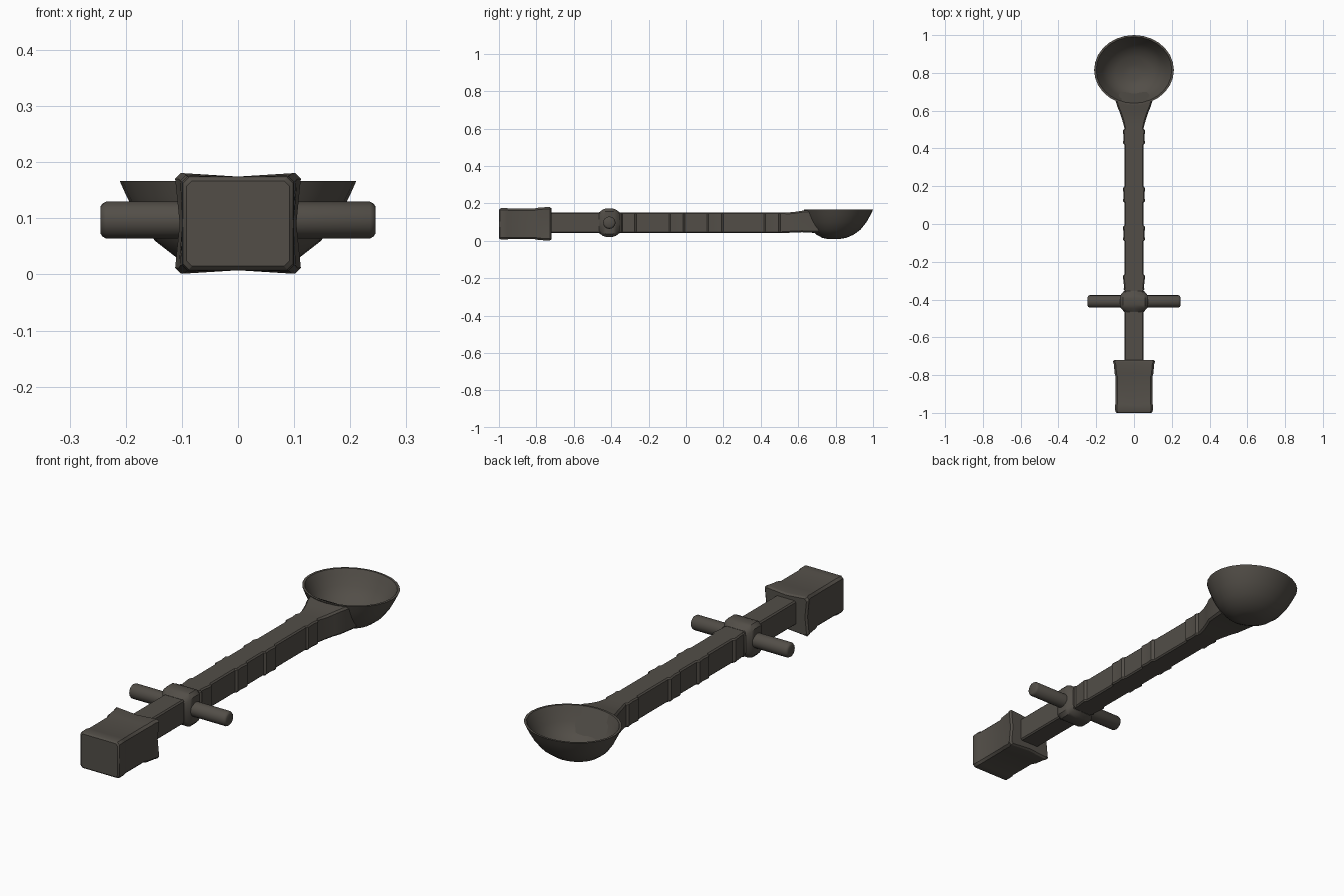
import bpy, bmesh, math

if "Cube" in bpy.data.objects:
    bpy.data.objects.remove(bpy.data.objects["Cube"])

mat = bpy.data.materials.new("dark iron grey")
mat.diffuse_color = (0.085, 0.076, 0.064, 1)
mat.use_nodes = True
mat.node_tree.nodes["Principled BSDF"].inputs["Base Color"].default_value = mat.diffuse_color


def finish(name, bm, angle=30):
    bmesh.ops.recalc_face_normals(bm, faces=bm.faces)
    me = bpy.data.meshes.new(name)
    bm.to_mesh(me)
    bm.free()
    me.materials.append(mat)
    me.shade_smooth()
    me.set_sharp_from_angle(angle=math.radians(angle))
    ob = bpy.data.objects.new(name, me)
    bpy.context.collection.objects.link(ob)
    return ob


def skin(bm, rings, cap_start=True, cap_end=True):
    vs = [[bm.verts.new(p) for p in r] for r in rings]
    n = len(vs[0])
    for a, b in zip(vs, vs[1:]):
        for i in range(n):
            j = (i + 1) % n
            bm.faces.new((a[i], a[j], b[j], b[i]))
    if cap_start:
        bm.faces.new(vs[0])
    if cap_end:
        bm.faces.new(vs[-1])


def box_ring(y, hx, hz, zc, c=0.01, pinch=0.0):
    """Chamfered rectangle in the xz plane, with side midpoints pulled in by pinch."""
    pts = [(0, -hz + pinch), (hx - c, -hz), (hx, -hz + c),
           (hx - pinch, 0), (hx, hz - c), (hx - c, hz), (0, hz - pinch)]
    pts += [(-x, z) for x, z in reversed(pts[1:-1])]
    return [(x, y, zc + z) for x, z in pts]


# Handle shaft: square bar with slight hammered swellings, flaring into the bowl
secs = [(-0.75, 0.05), (-0.47, 0.05), (-0.34, 0.052)]
for c in (-0.31, -0.05, 0.155, 0.46):
    secs += [(c - 0.042, 0.05), (c - 0.034, 0.058), (c, 0.055),
             (c + 0.034, 0.059), (c + 0.045, 0.05)]
rings = [box_ring(y, hx, 0.055, 0.097, 0.006) for y, hx in sorted(secs)]
for y, hx, z0, z1 in [(0.55, 0.062, 0.043, 0.152), (0.59, 0.075, 0.045, 0.156),
                      (0.62, 0.088, 0.046, 0.161)]:
    rings.append(box_ring(y, hx, (z1 - z0) / 2, (z0 + z1) / 2, 0.008))
# the last section follows the bowl wall
rings.append([(x, 0.636 + (0.164 - z) * 0.5 + 2 * x * x, z)
              for x, y, z in box_ring(0, 0.1, 0.061, 0.103, 0.01)])
bm = bmesh.new()
skin(bm, rings)
finish("handle_shaft", bm)

# Square end block with a flared lip where it meets the shaft
block = [(-1.0, 0.092, 0.076, 0), (-0.994, 0.098, 0.082, 0), (-0.985, 0.1, 0.084, 0),
         (-0.958, 0.1, 0.084, 0), (-0.95, 0.097, 0.082, 0), (-0.81, 0.097, 0.082, 0),
         (-0.79, 0.103, 0.086, 0.004), (-0.745, 0.106, 0.0895, 0.006),
         (-0.728, 0.112, 0.0895, 0.008), (-0.72, 0.104, 0.083, 0.008)]
bm = bmesh.new()
skin(bm, [box_ring(y, hx, hz, 0.091, 0.01, p) for y, hx, hz, p in block])
finish("end_block", bm)

# Rounded collar around the shaft
collar = [(0.055, 0.054, 0.056), (0.048, 0.058, 0.06), (0.036, 0.07, 0.07),
          (0.018, 0.074, 0.076)]
collar = [(-a, b, c) for a, b, c in collar] + collar[::-1]
bm = bmesh.new()
skin(bm, [box_ring(-0.41 + y, hx, hz, 0.097, 0.016) for y, hx, hz in collar])
finish("collar", bm, 40)

# Round cross pin through the collar
bm = bmesh.new()
skin(bm, [[(x, -0.41 + r * math.cos(t * math.tau / 16), 0.097 + r * math.sin(t * math.tau / 16))
           for t in range(16)]
          for x, r in [(-0.245, 0.024), (-0.242, 0.029), (-0.235, 0.033),
                       (0.235, 0.033), (0.242, 0.029), (0.245, 0.024)]])
finish("cross_pin", bm, 50)

# Bowl: outer shell up to the rim, then back down the inside
outer = [(0.0105, 0.04, 0.79), (0.015, 0.07, 0.792), (0.032, 0.112, 0.797),
         (0.06, 0.148, 0.803), (0.10, 0.178, 0.809), (0.14, 0.199, 0.813), (0.167, 0.211, 0.815)]
profile = outer + [(z + (0.012 if z < 0.05 else 0.004 if z < 0.15 else 0), r - 0.011, c)
                   for z, r, c in reversed(outer)]
bm = bmesh.new()
skin(bm, [[(r * math.cos(t * math.tau / 28), c + 0.877 * r * math.sin(t * math.tau / 28), z)
           for t in range(28)] for z, r, c in profile])
finish("bowl", bm, 40)
